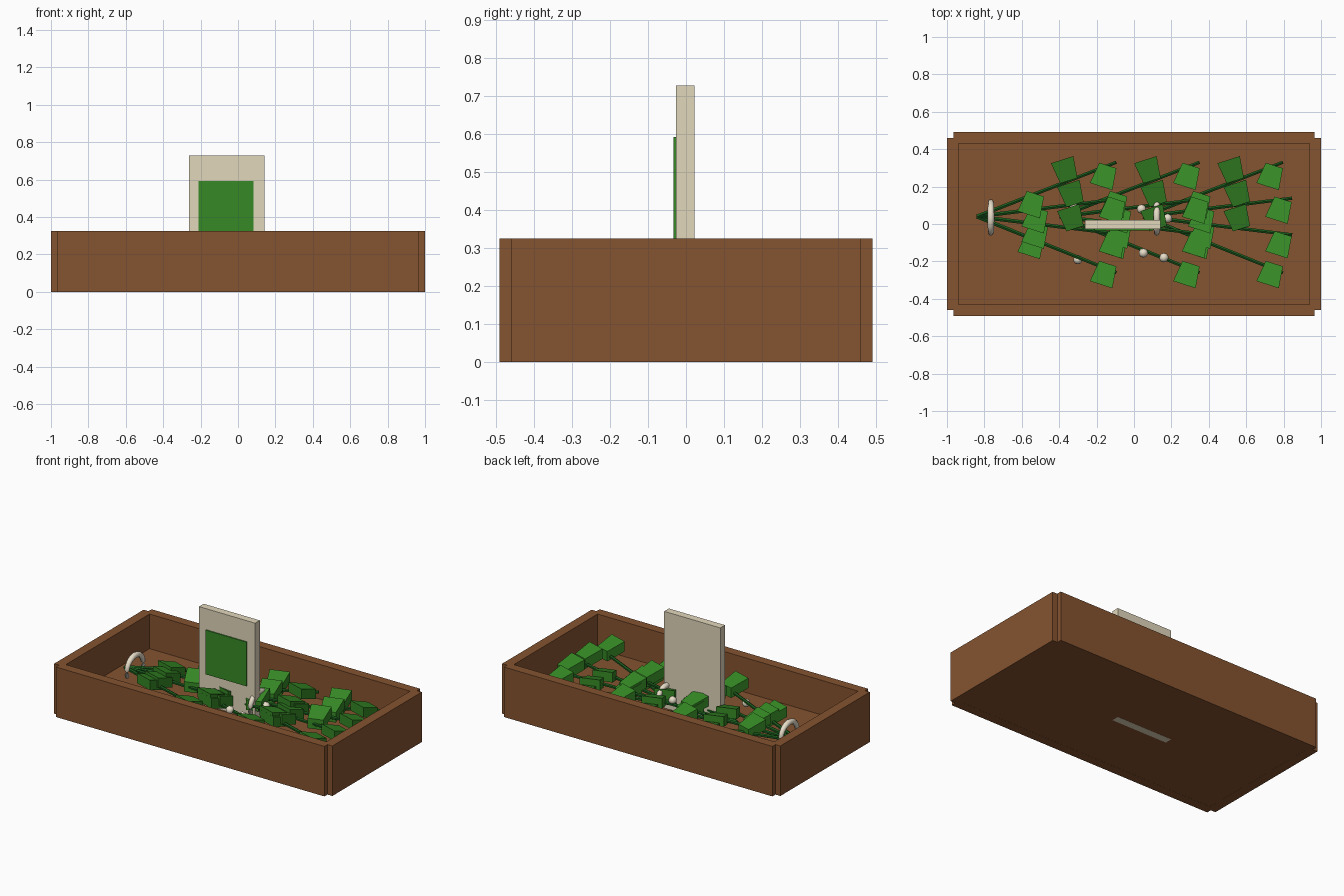
import bpy, bmesh, math
from mathutils import Vector, Matrix

if "Cube" in bpy.data.objects:
    bpy.data.objects.remove(bpy.data.objects["Cube"])


def material(name, rgb):
    m = bpy.data.materials.new(name)
    m.diffuse_color = (*rgb, 1)
    m.use_nodes = True
    m.node_tree.nodes["Principled BSDF"].inputs["Base Color"].default_value = m.diffuse_color
    return m


WOOD = material("brown_wood", (0.235, 0.087, 0.029))
STONE = material("pale_stone", (0.76, 0.68, 0.50))
LEAF = material("leaf_green", (0.037, 0.255, 0.019))
STEM = material("dark_stem_green", (0.011, 0.11, 0.012))
BONE = material("off_white", (0.83, 0.75, 0.60))


def finish(name, bm, mat, smooth=False):
    bmesh.ops.recalc_face_normals(bm, faces=bm.faces)
    me = bpy.data.meshes.new(name)
    bm.to_mesh(me)
    bm.free()
    me.materials.append(mat)
    for p in me.polygons:
        p.use_smooth = smooth
    ob = bpy.data.objects.new(name, me)
    bpy.context.collection.objects.link(ob)
    return ob


def box(name, lo, hi, mat):
    lo, hi = Vector(lo), Vector(hi)
    bm = bmesh.new()
    size = hi - lo
    bmesh.ops.create_cube(bm, size=1, matrix=Matrix.Translation((lo + hi) / 2)
                          @ Matrix.Diagonal((*size, 1)))
    return finish(name, bm, mat)


def rod(name, points, radii, sides, mat, smooth=False):
    """Tube through points with one radius per point."""
    bm = bmesh.new()
    pts = [Vector(p) for p in points]
    rings = []
    for i, p in enumerate(pts):
        d = pts[min(i + 1, len(pts) - 1)] - pts[max(i - 1, 0)]
        rot = d.to_track_quat('Z', 'X')
        rings.append([bm.verts.new(p + rot @ Vector((
            radii[i] * math.cos(math.tau * k / sides),
            radii[i] * math.sin(math.tau * k / sides), 0)))
            for k in range(sides)])
    for a, b in zip(rings, rings[1:]):
        for k in range(sides):
            n = (k + 1) % sides
            bm.faces.new((a[k], a[n], b[n], b[k]))
    bm.faces.new(rings[0][::-1])
    bm.faces.new(rings[-1])
    return finish(name, bm, mat, smooth)


def leaf(name, root, side):
    """Chunky upright-sided block leaf, widening outward, top tilted."""
    flat = Vector((-0.32, side, 0)).normalized()
    across = Vector((0, 0, 1)).cross(flat)
    bm = bmesh.new()
    loops = []
    for dist, half, rise in ((0, 0.048, 0), (0.118, 0.063, 0.038)):
        c = root + flat * dist + Vector((0, 0, rise))
        loops.append([bm.verts.new(c + across * half * s + Vector((0, 0, t)))
                      for s, t in ((-1, -0.03), (1, -0.03), (1, 0.035), (-1, 0.035))])
    a, b = loops
    for k in range(4):
        n = (k + 1) % 4
        bm.faces.new((a[k], a[n], b[n], b[k]))
    bm.faces.new(a[::-1])
    bm.faces.new(b)
    return finish(name, bm, LEAF)


# Planter box: notched corners come from overlapping walls
H = 0.325
box("bed_floor", (-0.95, -0.44, 0.0005), (0.95, 0.44, 0.10), WOOD)
for s, n in ((-1, "front"), (1, "back")):
    y = sorted((s * 0.43, s * 0.491))
    box(n + "_wall", (-0.965, y[0], 0), (0.965, y[1], H), WOOD)
for s, n in ((-1, "left"), (1, "right")):
    x = sorted((s * 0.937, s * 1.0))
    box(n + "_wall", (x[0], -0.459, 0), (x[1], 0.459, H), WOOD)

# Upright slab with a green panel on its front
box("upright_slab", (-0.262, -0.026, 0), (0.141, 0.022, 0.728), STONE)
box("slab_panel", (-0.21, -0.0335, 0.305), (0.084, -0.026, 0.592), LEAF)

# Three fans of stems with alternating leaves
TIPS = ((0.745, 0.29), (0.795, 0.098), (0.795, -0.098), (0.745, -0.30))
for c in range(3):
    base = Vector((-0.84 + 0.445 * c, 0.04, 0.155))
    for i, (dx, dy) in enumerate(TIPS):
        tip = base + Vector((dx, dy, 0.045))
        rod(f"stem_{c}_{i}", (base, tip), (0.012, 0.010), 6, STEM)
        for j, (t, side) in enumerate(((0.42, -1), (0.66, 1), (0.94, -1))):
            if i == 3 and side > 0:
                continue
            # lower fans keep their leaf over the stem
            root = base.lerp(tip, t) + Vector((0, 0.03 if i == 3 else 0, 0))
            leaf(f"leaf_{c}_{i}_{j}", root, side)

# Curved pale arches rising out of the bed
for n, x in enumerate((-0.765, 0.122)):
    steps = 14
    pts, rad = [], []
    for k in range(steps + 1):
        a = math.pi * (-0.12 + 1.24 * k / steps)
        pts.append((x, 0.035 + 0.085 * math.cos(a), 0.17 + 0.085 * math.sin(a)))
        rad.append(0.012 + 0.006 * math.sin(math.pi * k / steps))
    rod(f"arch_{n}", pts, rad, 8, BONE, True)

# Small round buds among the leaves
for n, (x, y, z) in enumerate(((0.04, 0.08, 0.20), (0.18, 0.03, 0.18),
                               (0.05, -0.155, 0.19), (0.16, -0.18, 0.19),
                               (-0.30, -0.19, 0.17), (-0.32, 0.09, 0.18))):
    bm = bmesh.new()
    bmesh.ops.create_icosphere(bm, subdivisions=2, radius=0.025,
                               matrix=Matrix.Translation((x, y, z)))
    finish(f"bud_{n}", bm, BONE, True)
